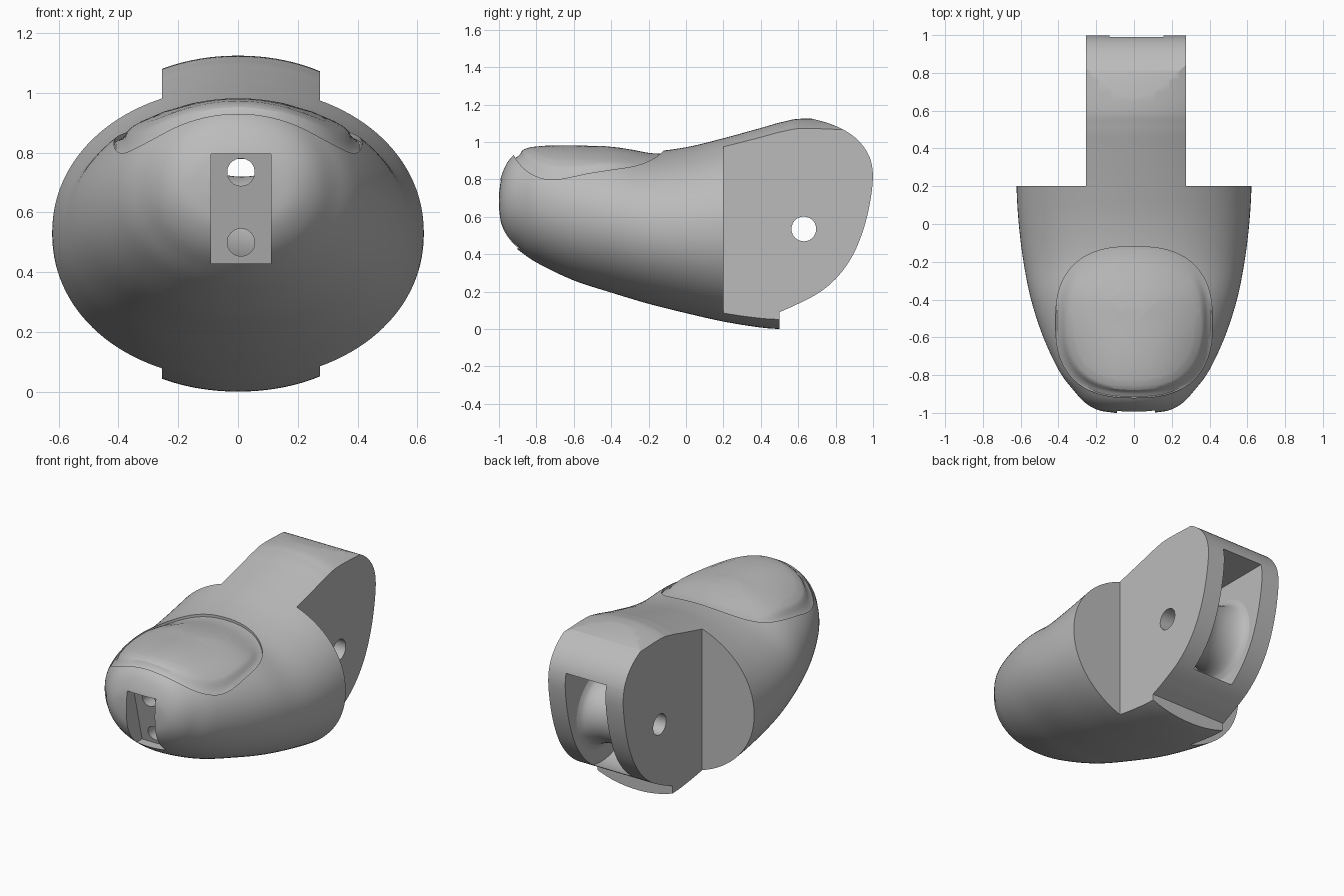
import bpy, bmesh, math
from mathutils import Matrix, Vector

cube = bpy.data.objects.get("Cube")
if cube:
    bpy.data.objects.remove(cube, do_unlink=True)

grey = bpy.data.materials.new("plain_grey")
grey.use_nodes = True
colour = (0.5, 0.5, 0.5, 1)
grey.diffuse_color = colour
grey.node_tree.nodes["Principled BSDF"].inputs["Base Color"].default_value = colour


def make(name, bm):
    bmesh.ops.recalc_face_normals(bm, faces=bm.faces)
    me = bpy.data.meshes.new(name)
    bm.to_mesh(me)
    bm.free()
    ob = bpy.data.objects.new(name, me)
    bpy.context.collection.objects.link(ob)
    me.materials.append(grey)
    return ob


def smooth_points(pts, steps):
    """Catmull-Rom through points of any dimension."""
    p = [Vector(q) for q in pts]
    p = [2 * p[0] - p[1]] + p + [2 * p[-1] - p[-2]]
    out = []
    for a, b, c, d in zip(p, p[1:], p[2:], p[3:]):
        for i in range(steps):
            t = i / steps
            out.append(0.5 * (2 * b + (c - a) * t + (2 * a - 5 * b + 4 * c - d) * t * t
                              + (3 * b - a - 3 * c + d) * t ** 3))
    return out + [p[-2]]


def loft(name, rings, caps=True):
    """Skin closed rings of points, with capped ends or joined as a loop."""
    bm = bmesh.new()
    rows = [[bm.verts.new(c) for c in r] for r in rings]
    pairs = list(zip(rows, rows[1:])) + ([] if caps else [(rows[-1], rows[0])])
    for a, b in pairs:
        for i in range(len(a)):
            j = (i + 1) % len(a)
            bm.faces.new((a[i], a[j], b[j], b[i]))
    if caps:
        bm.faces.new(rows[0])
        bm.faces.new(rows[-1])
    return make(name, bm)


def prism(name, profile, x0, x1):
    """Extrude a (y, z) outline across x."""
    return loft(name, [[(x, y, z) for y, z in profile] for x in (x0, x1)])


def circle(y, z, r, n=64):
    return [(y + r * math.cos(2 * math.pi * i / n), z + r * math.sin(2 * math.pi * i / n))
            for i in range(n)]


def box(y0, y1, z0, z1):
    return [(y0, z0), (y1, z0), (y1, z1), (y0, z1)]


def combine(target, tool, operation="DIFFERENCE"):
    tool.hide_render = True
    mod = target.modifiers.new("cut", "BOOLEAN")
    mod.operation, mod.solver, mod.object = operation, "EXACT", tool
    bpy.context.view_layer.objects.active = target
    bpy.ops.object.modifier_apply(modifier=mod.name)
    bpy.data.objects.remove(tool, do_unlink=True)


# Body: stations of y, half width, top, bottom
stations = smooth_points([
    (-1, .1, .76, .61), (-.985, .19, .825, .54), (-.945, .26, .905, .47),
    (-.88, .32, .955, .41), (-.78, .395, .98, .345), (-.6, .48, .985, .26),
    (-.4, .545, .975, .195), (-.2, .585, .95, .135), (0, .61, .972, .085),
    (.2, .622, 1.02, .04), (.4, .622, 1.075, .008), (.52, .622, 1.108, 0),
    (.65, .62, 1.125, 0), (1.05, .6, 1.11, .02)], 6)
POWER = 2.08


def section(s, n=128):
    y, w, top, bottom = s
    ring = []
    for i in range(n):
        a = 2 * math.pi * i / n
        c, q = math.cos(a), math.sin(a)
        ring.append((math.copysign(abs(c) ** (2 / POWER), c) * w, y,
                     (top + bottom) / 2
                     + math.copysign(abs(q) ** (2 / POWER), q) * (top - bottom) / 2))
    return ring


def surface(x, y):
    """Height of the upper body surface."""
    for a, b in zip(stations, stations[1:]):
        if a[0] <= y <= b[0]:
            s = a.lerp(b, (y - a[0]) / (b[0] - a[0]))
            k = max(0, 1 - (abs(x) / s[1]) ** POWER) ** (1 / POWER)
            return (s[2] + s[3]) / 2 + k * (s[2] - s[3]) / 2
    return 0


body = loft("fingertip_body", [section(s) for s in stations])

# Rounded hinge end and underside step
back = smooth_points([(.5, .09), (.6, .135), (.72, .2), (.82, .29), (.9, .41), (.96, .57),
                      (.995, .75), (.995, .87), (.96, .96), (.89, 1.035), (.79, 1.09),
                      (.67, 1.125), (.58, 1.14)], 5)
outline = [(-1.2, -.5), (.505, -.5)] + [tuple(p) for p in back] + [(.5, 1.4), (-1.2, 1.4)]
combine(body, prism("back_outline", outline, -1, 1), "INTERSECT")
for x0, x1 in ((-1, -.255), (.275, 1)):
    combine(body, prism("side_cut", box(.2, 1.3, -.3, 1.5), x0, x1))

# Nail: a recessed border around a domed plate
bm = bmesh.new()
N = 112
dips = [(1.0, -.014), (.985, -.02), (.945, -.021), (.915, -.016), (.895, -.003),
        (.85, 0.002), (.78, .001), (.6, -.002), (.4, -.003), (.2, -.003)]
rows = []
lid = []
for r, dip in dips:
    row = []
    for i in range(N):
        a = 2 * math.pi * i / N
        c, s = math.cos(a), math.sin(a)
        x = .415 * r * math.copysign(abs(c) ** .78, c)
        y = -.52 + .4 * r * math.copysign(abs(s) ** .78, s)
        rear = min(1, max(0, s * 1.5))
        soft = -.016 * max(0, min(1, (r - .6) / .38))
        row.append(bm.verts.new((x, y, surface(x, y) + dip * (1 - rear) + soft * rear)))
        if r == 1:
            lid.append(bm.verts.new((x, y, 1.3)))
    rows.append(row)
for a, b in zip([lid] + rows, rows):
    for i in range(N):
        j = (i + 1) % N
        bm.faces.new((a[i], a[j], b[j], b[i]))
bm.faces.new(lid)
mid = bm.verts.new((0, -.52, surface(0, -.52) - .003))
for i in range(N):
    bm.faces.new((rows[-1][i], rows[-1][(i + 1) % N], mid))
combine(body, make("nail_cut", bm))

# Front recess with two cord holes
combine(body, prism("front_recess", [(-1.2, .43), (-.84, .43), (-.93, .795), (-1.2, .795)],
                    -.09, .11))
for z in (.735, .5):
    hole = loft("cord_hole", [[(.01 + u, y, z + v) for u, v in circle(0, 0, .046, 32)]
                              for y in (-1.2, .4)])
    combine(body, hole)

# Hinge slot, open to the back
combine(body, prism("slot_round", circle(.63, .53, .34), -.13, .155))
combine(body, prism("slot_back", box(.6, 1.3, .32, .89), -.13, .155))
combine(body, prism("pin_hole", circle(.63, .535, .066, 48), -1, 1))

# Flared hub between the hinge cheeks
hub_rings = []
for i in range(25):
    t = -1 + i / 12
    r = .185 + .075 * (1 - math.sqrt(max(0, 1 - t * t)))
    hub_rings.append([(.0125 + .144 * t, y, z) for y, z in circle(.63, .535, r)])
for x in (.1565, -.1315):
    hub_rings.append([(x, y, z) for y, z in circle(.63, .535, .066)])
hub = loft("hinge_hub", hub_rings, caps=False)

for ob in (body, hub):
    bpy.ops.object.select_all(action="DESELECT")
    ob.select_set(True)
    bpy.context.view_layer.objects.active = ob
    bpy.ops.object.shade_smooth_by_angle(angle=math.radians(28))
